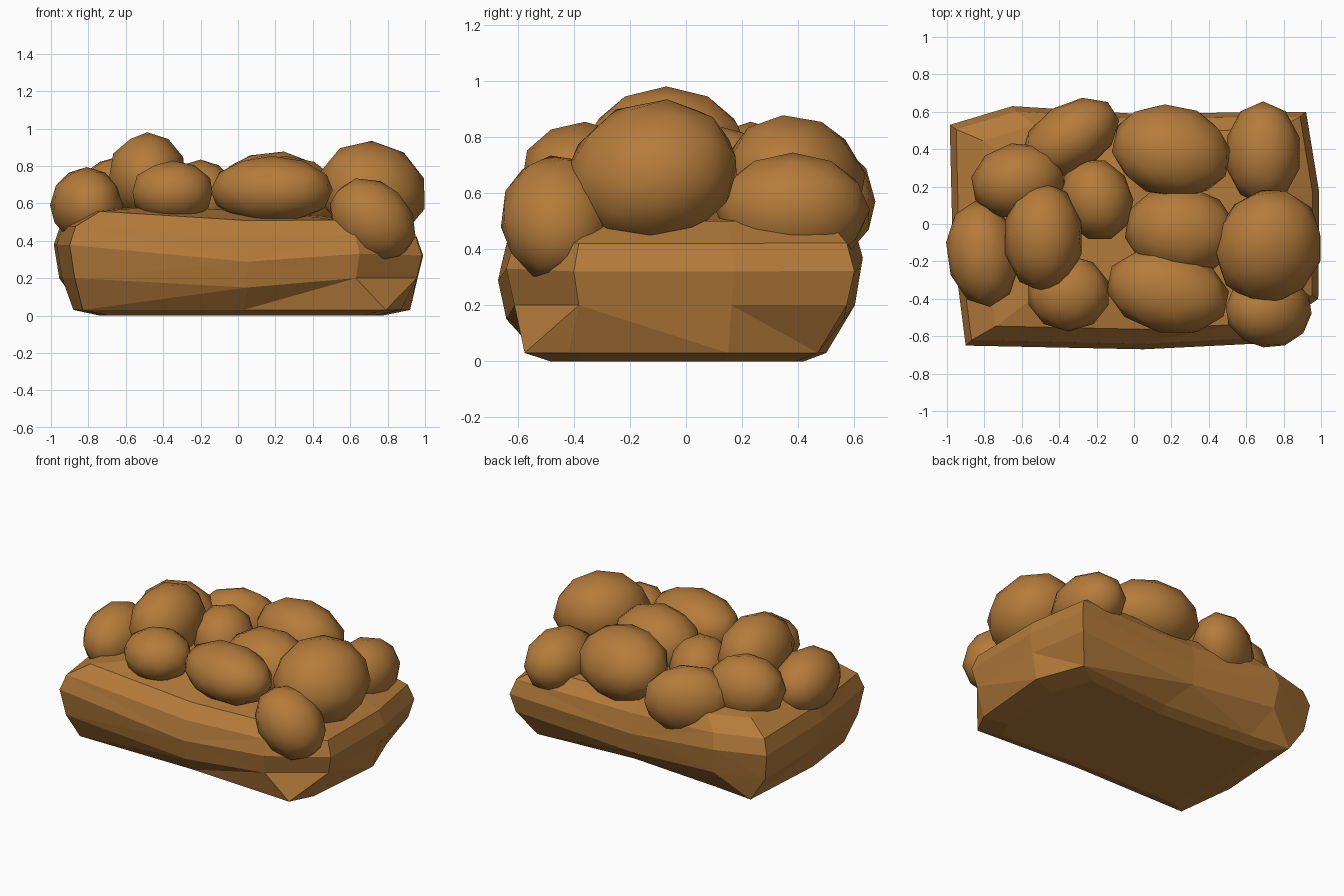
import bpy, bmesh, math

if "Cube" in bpy.data.objects:
    bpy.data.objects.remove(bpy.data.objects["Cube"])

brown = bpy.data.materials.new("golden brown")
brown.diffuse_color = (0.46, 0.2, 0.043, 1)
brown.use_nodes = True
brown.node_tree.nodes["Principled BSDF"].inputs["Base Color"].default_value = brown.diffuse_color


def finish(name, bm, smooth):
    bmesh.ops.recalc_face_normals(bm, faces=bm.faces[:])
    mesh = bpy.data.meshes.new(name)
    for f in bm.faces:
        f.smooth = smooth
    bm.to_mesh(mesh)
    bm.free()
    mesh.materials.append(brown)
    ob = bpy.data.objects.new(name, mesh)
    bpy.context.collection.objects.link(ob)
    return ob


# Faceted base slab: a foot outline and a rim outline, lofted through scaled levels
rim = [(-.90, -.65), (.05, -.67), (.65, -.64), (.985, -.40), (.99, .17),
       (.92, .60), (0, .59), (-.65, .63), (-.985, .53), (-.97, -.1)]
foot = [(-.83, -.53), (.03, -.53), (.79, -.575), (.87, -.42), (.92, .15),
        (.80, .47), (.1, .42), (-.55, .47), (-.84, .50), (-.88, -.12)]
levels = [  # outline, z, x scale, y scale, dip at the middle of front and back
    (foot, 0, .84, .84, 0), (foot, .03, 1, 1, 0), (rim, .20, .97, .955, .05),
    (rim, .35, 1, 1, .06), (rim, .45, .965, .955, .03), (rim, .53, .82, .84, .02),
    (rim, .56, .45, .45, 0)]
bm = bmesh.new()
rings = []
for outline, z, sx, sy, dip in levels:
    tilt = -.03 if z > .3 else 0
    rings.append([bm.verts.new((x * sx, y * sy, z + tilt * x - (dip if i in (1, 6) else 0)))
                  for i, (x, y) in enumerate(outline)])
n = len(rim)
for a, b in zip(rings, rings[1:]):
    for i in range(n):
        j = (i + 1) % n
        bm.faces.new((a[i], a[j], b[j], b[i]))
bm.faces.new(rings[0])
bm.faces.new(rings[-1])
bmesh.ops.triangulate(bm, faces=bm.faces[:])
finish("base_slab", bm, False)

# Rounded lumps piled on top: centre, radii, rotation in degrees
lumps = [
    ((-.81, -.16, .59), (.19, .28, .20), (0, 0, 8)),      # left
    ((-.62, .23, .64), (.25, .20, .21), (0, 0, 10)),      # back left
    ((-.485, -.07, .74), (.21, .29, .235), (0, 0, 0)),    # tallest
    ((-.34, .46, .57), (.28, .18, .22), (0, 0, 32)),      # back
    ((.20, .39, .65), (.32, .25, .22), (-25, 0, -12)),    # back middle
    ((.69, .38, .54), (.20, .27, .20), (0, 0, 0)),        # back right
    ((-.20, .13, .63), (.19, .22, .20), (0, 0, 20)),      # centre
    ((.25, -.04, .63), (.30, .24, .22), (0, 0, -8)),      # middle
    ((.18, -.36, .67), (.33, .22, .18), (0, 0, -12)),     # front middle
    ((-.35, -.37, .66), (.22, .20, .165), (0, 0, 0)),     # front left
    ((.72, -.12, .67), (.29, .31, .25), (12, 25, -12)),   # right
    ((.72, -.46, .51), (.25, .20, .20), (12, 42, 0)),     # front right
]
for k, (c, r, rot) in enumerate(lumps):
    bm = bmesh.new()
    bmesh.ops.create_icosphere(bm, subdivisions=2, radius=1.02)
    bmesh.ops.scale(bm, vec=r, verts=bm.verts[:])
    ob = finish(f"lump_{k + 1}", bm, True)
    ob.location = c
    ob.rotation_euler = [math.radians(d) for d in rot]
